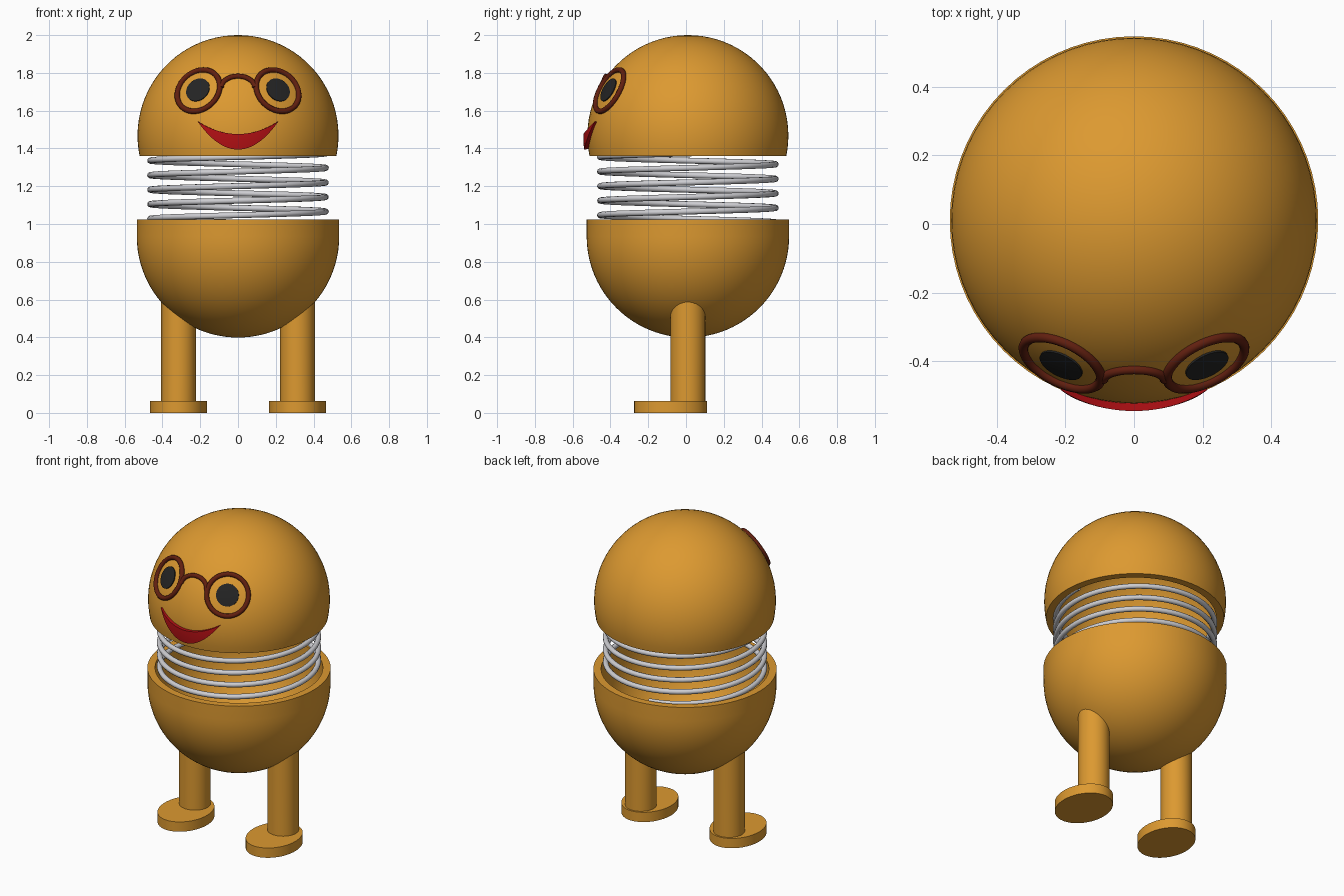
import bpy, bmesh, math
from mathutils import Vector

if "Cube" in bpy.data.objects:
    bpy.data.objects.remove(bpy.data.objects["Cube"])

HEAD_R, BODY_R, WALL = 0.532, 0.536, 0.045
HEAD_C = Vector((0, 0.01, 1.468))
BODY_C = Vector((0, 0.01, 0.935))


def material(name, rgb):
    m = bpy.data.materials.new(name)
    m.diffuse_color = (*rgb, 1)
    m.use_nodes = True
    m.node_tree.nodes["Principled BSDF"].inputs["Base Color"].default_value = m.diffuse_color
    return m


ORANGE = material("orange", (0.72, 0.32, 0.03))
BROWN = material("dark brown", (0.12, 0.014, 0.005))
RED = material("red", (0.45, 0.005, 0.007))
BLACK = material("black", (0.018, 0.018, 0.018))
STEEL = material("steel", (0.62, 0.62, 0.65))


def finish(bm, name, mat, angle=35):
    bmesh.ops.recalc_face_normals(bm, faces=bm.faces)
    me = bpy.data.meshes.new(name)
    bm.to_mesh(me)
    bm.free()
    ob = bpy.data.objects.new(name, me)
    bpy.context.collection.objects.link(ob)
    me.materials.append(mat)
    bpy.ops.object.select_all(action='DESELECT')
    ob.select_set(True)
    bpy.context.view_layer.objects.active = ob
    bpy.ops.object.shade_smooth_by_angle(angle=math.radians(angle))
    return ob


def lathe(name, profile, centre, mat, steps=72):
    """Spin a closed (radius, z) profile about the vertical axis."""
    bm = bmesh.new()
    vs = [bm.verts.new((r, 0, z)) for r, z in profile]
    edges = [bm.edges.new(p) for p in zip(vs, vs[1:])]
    bmesh.ops.spin(bm, geom=vs + edges, cent=(0, 0, 0), axis=(0, 0, 1),
                   angle=2 * math.pi, steps=steps)
    bmesh.ops.remove_doubles(bm, verts=bm.verts, dist=1e-5)
    bmesh.ops.translate(bm, verts=bm.verts, vec=centre)
    return finish(bm, name, mat)


def tube(name, pts, radius, mat, closed=False):
    cu = bpy.data.curves.new(name, 'CURVE')
    cu.dimensions = '3D'
    cu.bevel_depth = radius
    cu.bevel_resolution = 3
    cu.use_fill_caps = True
    sp = cu.splines.new('POLY')
    sp.points.add(len(pts) - 1)
    for p, co in zip(sp.points, pts):
        p.co = (*co, 1)
        p.radius = 1
    sp.use_cyclic_u = closed
    sp.use_smooth = True
    cu.materials.append(mat)
    ob = bpy.data.objects.new(name, cu)
    bpy.context.collection.objects.link(ob)
    bpy.ops.object.select_all(action='DESELECT')
    ob.select_set(True)
    bpy.context.view_layer.objects.active = ob
    bpy.ops.object.convert(target='MESH')


def on_head(x, z, lift=0.0):
    """Point on the front of the head at x, z, lifted along the normal."""
    dz = z - HEAD_C.z
    d = Vector((x, -math.sqrt(HEAD_R ** 2 - x * x - dz * dz), dz))
    return HEAD_C + d.normalized() * (HEAD_R + lift)


def arc(r, a0, a1, n=24):
    return [(r * math.cos(a0 + (a1 - a0) * i / n), r * math.sin(a0 + (a1 - a0) * i / n))
            for i in range(n + 1)]


# Hollow head dome, cut off a little below its equator
cut = -0.108
ri = HEAD_R - WALL
outer = arc(HEAD_R, math.pi / 2, math.asin(cut / HEAD_R))
inner = arc(ri, math.asin(cut / ri), math.pi / 2)
lathe("head_shell", outer + inner, HEAD_C, ORANGE)

# Hollow body bowl with a short straight wall at the rim
ri = BODY_R - WALL
outer = arc(BODY_R, -math.pi / 2, 0) + [(BODY_R, 0.09)]
inner = [(ri, 0.09)] + arc(ri, 0, -math.pi / 2)
lathe("body_bowl", outer + inner, BODY_C, ORANGE)

# Coil spring between the two halves
pitch, z0, z1 = 0.077, 1.01, 1.375
pts, n = [], 300
for i in range(n + 1):
    z = z0 + (z1 - z0) * i / n
    a = (z - 1.22) / pitch * 2 * math.pi
    pts.append((0.465 * math.cos(a), 0.01 + 0.465 * math.sin(a), z))
tube("spring", pts, 0.016, STEEL)

for side, tag in ((-1, "left"), (1, "right")):
    # Leg, its top trimmed to end inside the bowl wall
    bm = bmesh.new()
    bmesh.ops.create_cone(bm, cap_ends=True, segments=40, radius1=0.092,
                          radius2=0.092, depth=0.5)
    for v in bm.verts:
        v.co.x += side * 0.315
        top = v.co.z > 0
        v.co.z = 0.03
        if top:
            v.co.z = BODY_C.z - math.sqrt(0.515 ** 2 - v.co.x ** 2 - v.co.y ** 2)
        v.co.y += 0.01
    finish(bm, tag + "_leg", ORANGE)

    # Oval foot
    bm = bmesh.new()
    bmesh.ops.create_cone(bm, cap_ends=True, segments=56, radius1=1, radius2=1, depth=1)
    for v in bm.verts:
        v.co = (side * 0.315 + v.co.x * 0.152, -0.081 + v.co.y * 0.193,
                0.0 if v.co.z < 0 else 0.063)
    finish(bm, tag + "_foot", ORANGE)

    # Round glasses rim lying on the head
    nrm = (on_head(side * 0.213, 1.711) - HEAD_C).normalized()
    u = nrm.orthogonal().normalized()
    w = nrm.cross(u)

    def ring(r, lift, count=56):
        h = math.sqrt(HEAD_R ** 2 - r * r) + lift
        return [HEAD_C + nrm * h + (u * math.cos(t) + w * math.sin(t)) * r
                for t in (2 * math.pi * i / count for i in range(count))]

    tube(tag + "_glasses_rim", ring(0.123, 0.004), 0.0145, BROWN, True)

    # Thin domed eye plate
    bm = bmesh.new()
    loops = [[bm.verts.new(p) for p in ring(r, lift)]
             for r, lift in ((0.067, -0.003), (0.067, 0.005), (0.045, 0.005), (0.02, 0.005))]
    for a, b in zip(loops, loops[1:]):
        for i in range(len(a)):
            j = (i + 1) % len(a)
            bm.faces.new((a[i], a[j], b[j], b[i]))
    bm.faces.new(loops[-1])
    bm.faces.new(loops[0][::-1])
    finish(bm, tag + "_eye", BLACK)

# Arched glasses bridge
pts = []
for i in range(25):
    t = math.pi * i / 24
    pts.append(on_head(-0.088 * math.cos(t), 1.72 + 0.06 * math.sin(t), 0.004))
tube("glasses_bridge", pts, 0.0135, BROWN)

# Crescent smile following the head, thickest in the middle
bm = bmesh.new()
cols, rows = 32, 6
front, back = [], []
for i in range(cols + 1):
    s = -0.995 + 1.99 * i / cols
    low, high = 1.397 + 0.145 * s * s, 1.476 + 0.066 * s * s
    zs = [low + (high - low) * j / rows for j in range(rows + 1)]
    front.append([bm.verts.new(on_head(0.21 * s, z, 0.022 - 0.012 * s * s)) for z in zs])
    back.append([bm.verts.new(on_head(0.21 * s, z, -0.006)) for z in zs])
for i in range(cols):
    for j in range(rows):
        for g in (front, back):
            bm.faces.new((g[i][j], g[i + 1][j], g[i + 1][j + 1], g[i][j + 1]))
    for j in (0, rows):
        bm.faces.new((front[i][j], front[i + 1][j], back[i + 1][j], back[i][j]))
for i in (0, cols):
    for j in range(rows):
        bm.faces.new((front[i][j], front[i][j + 1], back[i][j + 1], back[i][j]))
finish(bm, "smile", RED)
